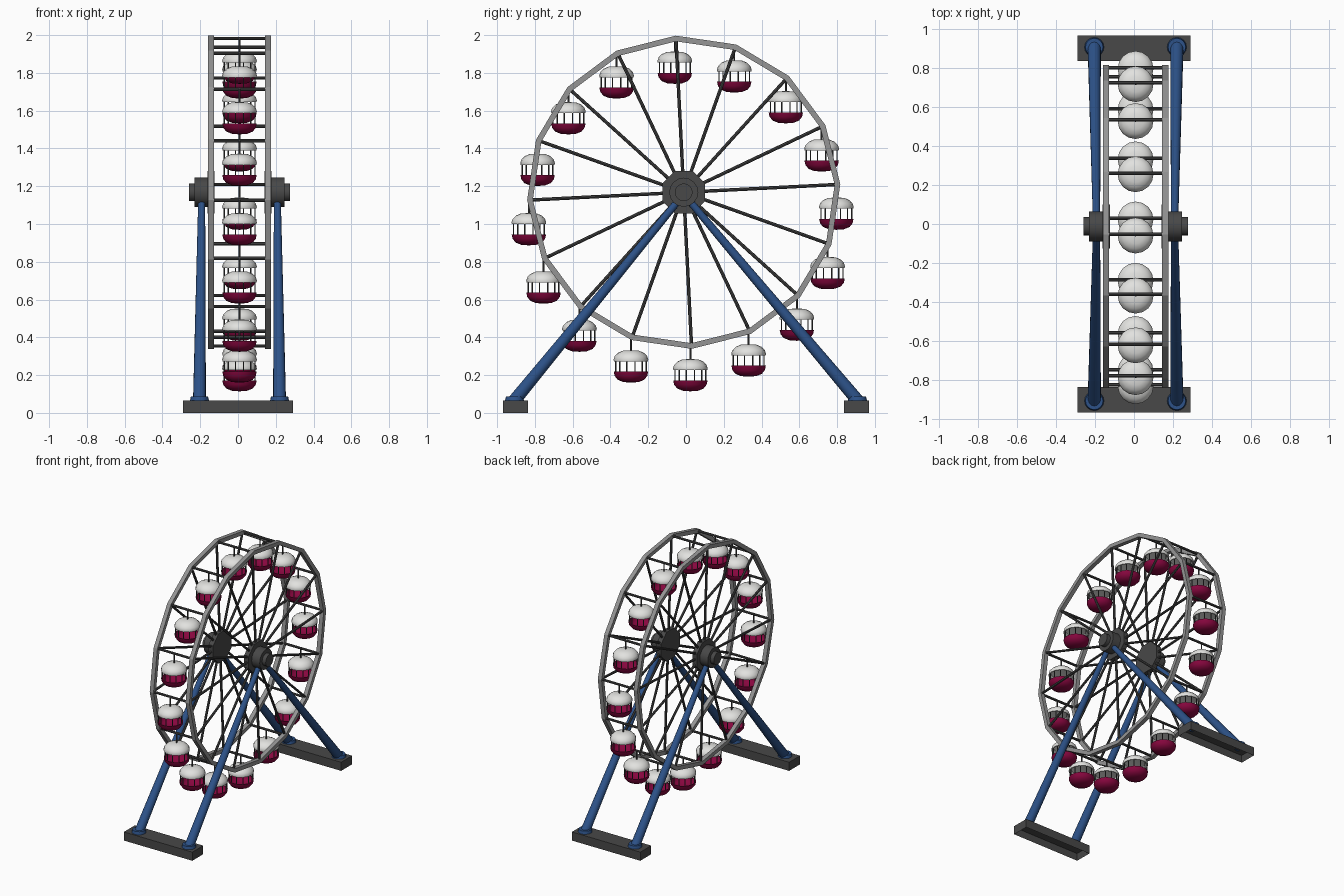
import bpy, bmesh, math
from mathutils import Vector, Matrix

if "Cube" in bpy.data.objects:
    bpy.data.objects.remove(bpy.data.objects["Cube"])

CX, CY, CZ = 0.008, -0.012, 1.168   # wheel centre
R, N, TILT = 0.815, 16, math.radians(92.9)
SIDE = 0.152                        # rim offset from the wheel mid plane


def mat(name, rgb):
    m = bpy.data.materials.new(name)
    m.diffuse_color = (*rgb, 1)
    m.use_nodes = True
    m.node_tree.nodes["Principled BSDF"].inputs["Base Color"].default_value = m.diffuse_color
    return m


BLUE = mat("leg blue", (0.026, 0.085, 0.25))
RED = mat("bowl crimson", (0.25, 0.002, 0.05))
WHITE = mat("roof white", (0.76, 0.76, 0.74))
GREY = mat("rim grey", (0.30, 0.30, 0.30))
DARK = mat("dark steel", (0.065, 0.065, 0.065))


def finish(bm, name, mats, smooth=False):
    bmesh.ops.recalc_face_normals(bm, faces=bm.faces)
    me = bpy.data.meshes.new(name)
    bm.to_mesh(me)
    bm.free()
    for m in mats:
        me.materials.append(m)
    ob = bpy.data.objects.new(name, me)
    bpy.context.collection.objects.link(ob)
    if smooth:
        bpy.ops.object.select_all(action='DESELECT')
        ob.select_set(True)
        bpy.context.view_layer.objects.active = ob
        bpy.ops.object.shade_smooth_by_angle(angle=math.radians(40))
    return ob


def rod(bm, a, b, r1, r2=None, seg=8, spin=0.0, mi=0):
    """Tapered cylinder from a to b."""
    a, b = Vector(a), Vector(b)
    d = b - a
    m = (Matrix.Translation((a + b) / 2) @ d.to_track_quat('Z', 'Y').to_matrix().to_4x4()
         @ Matrix.Rotation(spin, 4, 'Z'))
    g = bmesh.ops.create_cone(bm, cap_ends=True, segments=seg, radius1=r1,
                              radius2=r1 if r2 is None else r2, depth=d.length, matrix=m)
    for f in {f for v in g["verts"] for f in v.link_faces}:
        f.material_index = mi


def lathe(bm, profile, seg, mi):
    """Spin an (r, z) profile around z; r = 0 closes at the axis."""
    rings = []
    for r, z in profile:
        n = 1 if r == 0 else seg
        rings.append([bm.verts.new((r * math.cos(2 * math.pi * i / seg),
                                    r * math.sin(2 * math.pi * i / seg), z)) for i in range(n)])
    for p, q in zip(rings, rings[1:]):
        for i in range(seg):
            j = (i + 1) % seg
            vs = [p[i % len(p)], p[j % len(p)], q[j % len(q)], q[i % len(q)]]
            bm.faces.new(list(dict.fromkeys(vs))).material_index = mi


def on_wheel(k, r, x):
    a = TILT + 2 * math.pi * k / N
    return Vector((CX + x, CY + r * math.cos(a), CZ + r * math.sin(a)))


# Ground beams, hollow underneath
for s, name in ((-1, "front_base"), (1, "back_base")):
    bm = bmesh.new()
    bmesh.ops.create_cube(bm, size=1, matrix=Matrix.Translation((0, s * 0.902, 0.033))
                          @ Matrix.Diagonal((0.58, 0.132, 0.066, 1)))
    bm.normal_update()
    under = [f for f in bm.faces if f.normal.z < -0.9]
    bmesh.ops.inset_region(bm, faces=under, thickness=0.014)
    bmesh.ops.translate(bm, verts=under[0].verts, vec=(0, 0, 0.05))
    finish(bm, name, [DARK])

# Tapered legs with foot collars
for sx in (-1, 1):
    for sy in (-1, 1):
        bm = bmesh.new()
        foot = Vector((CX + sx * 0.212, sy * 0.908, 0.066))
        rod(bm, foot, (CX + sx * 0.2, CY, CZ - 0.01), 0.034, 0.018, 16)
        rod(bm, foot, foot + Vector((0, 0, 0.022)), 0.05, 0.045, 16)
        finish(bm, ("front" if sy < 0 else "back") + ("_left" if sx < 0 else "_right") + "_leg",
               [BLUE], True)

for sx, side in ((-1, "left"), (1, "right")):
    # Stepped hub: octagonal plate, drum and end cap
    bm = bmesh.new()
    for x0, x1, r, seg, spin in ((0.132, 0.17, 0.122, 8, math.pi / 8),
                                 (0.165, 0.238, 0.077, 16, 0), (0.235, 0.268, 0.047, 16, 0)):
        rod(bm, (CX + sx * x0, CY, CZ), (CX + sx * x1, CY, CZ), r, seg=seg, spin=spin)
    finish(bm, side + "_hub", [DARK], True)

    # Sixteen-sided rim of square section
    bm = bmesh.new()
    ring = [[bm.verts.new(on_wheel(k, R + dr, sx * SIDE + dx))
             for dr, dx in ((-.015, -.016), (.015, -.016), (.015, .016), (-.015, .016))]
            for k in range(N)]
    for k in range(N):
        p, q = ring[k], ring[(k + 1) % N]
        for i in range(4):
            j = (i + 1) % 4
            bm.faces.new((p[i], p[j], q[j], q[i]))
    finish(bm, side + "_rim", [GREY])

    # Spokes
    bm = bmesh.new()
    for k in range(N):
        rod(bm, on_wheel(k, 0.08, sx * SIDE), on_wheel(k, R - 0.005, sx * SIDE), 0.009, seg=8)
    finish(bm, side + "_spokes", [DARK], True)

# Cross bars between the rims
bm = bmesh.new()
for k in range(N):
    rod(bm, on_wheel(k, R, -SIDE), on_wheel(k, R, SIDE), 0.009, seg=8)
finish(bm, "cross_bars", [DARK], True)

# Gondola: roof, open bowl, posts and hanger, origin at the cross bar
bm = bmesh.new()
lathe(bm, [(0, -.069), (.042, -.071), (.068, -.082), (.086, -.100), (.092, -.118),
           (.090, -.128), (.082, -.128), (.075, -.108), (0, -.092)], 16, 0)
lathe(bm, [(0, -.240), (.040, -.237), (.070, -.225), (.086, -.205), (.091, -.182),
           (.084, -.182), (.079, -.203), (.062, -.220), (0, -.228)], 16, 1)
for i in range(12):
    a = 2 * math.pi * (i + 0.5) / 12
    x, y = 0.084 * math.cos(a), 0.084 * math.sin(a)
    rod(bm, (x, y, -.186), (x, y, -.124), 0.0035, seg=6, mi=2)
rod(bm, (0, 0, -.08), (0, 0, 0), 0.005, seg=8, mi=2)
first = finish(bm, "gondola", [WHITE, RED, DARK], True)
for k in range(N):
    ob = first if k == 0 else first.copy()
    if k:
        bpy.context.collection.objects.link(ob)
    ob.location = on_wheel(k, R, 0) + Vector((0, -0.006, 0))
